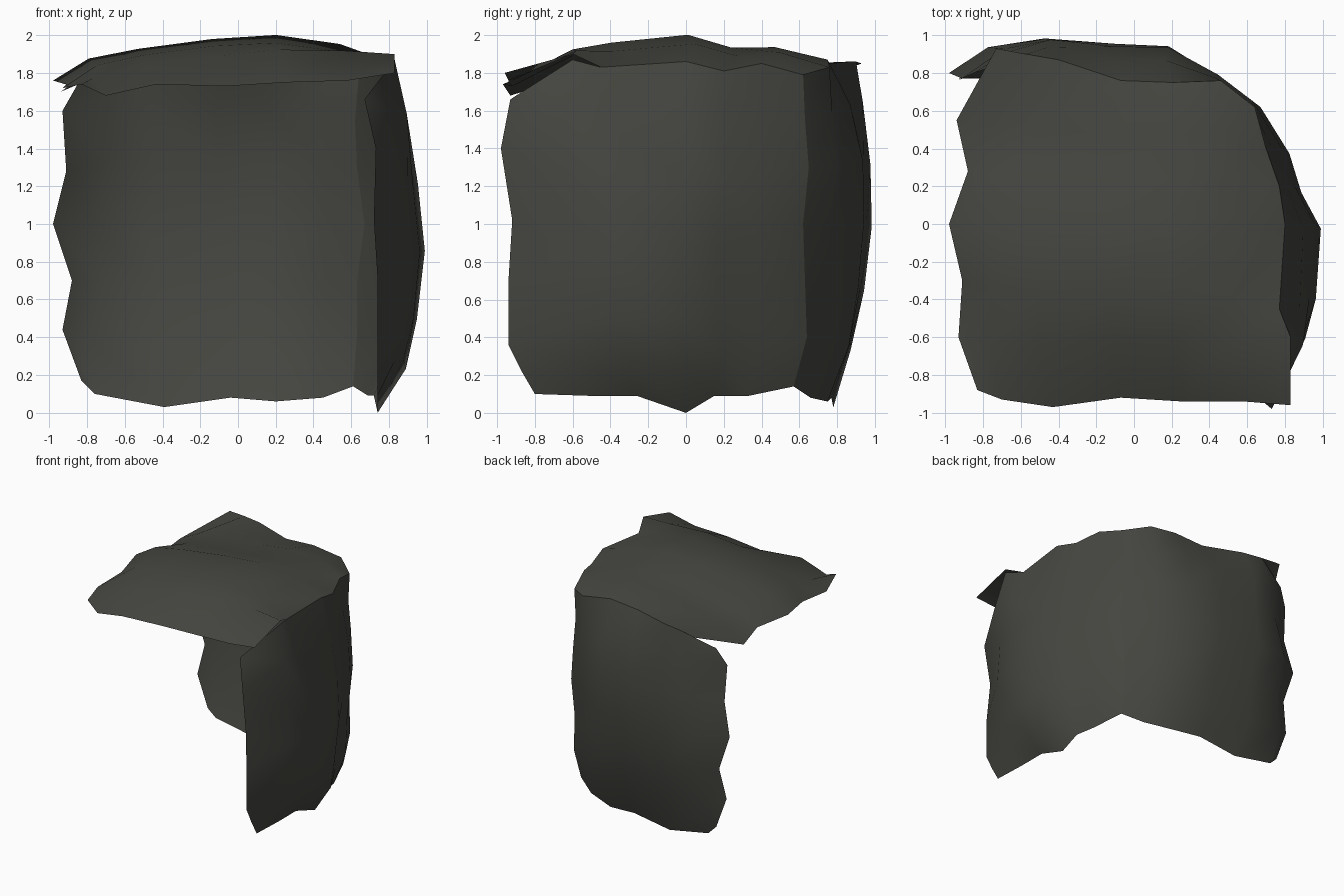
import bpy, bmesh
from mathutils import Vector

if "Cube" in bpy.data.objects:
    bpy.data.objects.remove(bpy.data.objects["Cube"])

N = 6  # segments along each ragged edge

rock = bpy.data.materials.new("dark stone")
rock.diffuse_color = (0.06, 0.06, 0.052, 1)
rock.use_nodes = True
rock.node_tree.nodes["Principled BSDF"].inputs["Base Color"].default_value = rock.diffuse_color

# Ragged outlines of the three sheets, seven points per edge
apex = (.64, .62, 1.79)
top_left = [(-.83, -.88, 1.74), (-.93, -.60, 1.72), (-.91, -.30, 1.74), (-.98, 0, 1.76),
            (-.88, .28, 1.73), (-.94, .55, 1.70), (-.73, .93, 1.85)]
top_right = [(.83, -.96, 1.80), (.83, -.60, 1.90), (.77, -.45, 1.83), (.80, 0, 1.86),
             (.77, .20, 1.81), (.70, .40, 1.85), apex]
top_front = [top_left[0], (-.70, -.93, 1.68), (-.43, -.97, 1.74), (-.07, -.92, 1.73),
             (.25, -.94, 1.75), (.58, -.94, 1.76), top_right[0]]
top_back = [top_left[-1], (-.57, .90, 1.86), (-.40, .87, 1.86), (-.07, .76, 1.85),
            (.20, .75, 1.87), (.46, .76, 1.83), apex]
seam = [apex, (.62, .63, 1.55), (.63, .65, 1.30), (.67, .62, 1.0),
        (.63, .63, .70), (.63, .64, .40), (.61, .57, .14)]
right_front = [(.67, -.93, 1.66), (.73, -.98, 1.40), (.72, -.92, 1.02), (.74, -.94, .70),
               (.74, -.94, .36), (.74, -.87, .22), (.74, -.80, .10)]
right_top = [right_front[0], (.83, -.60, 1.87)] + top_right[2:]
right_bottom = [right_front[-1], (.74, -.50, .09), (.74, -.26, .09), (.74, 0, 0),
                (.72, .15, .09), (.69, .33, .09), seam[-1]]
back_left = [(-.85, .80, 1.74), (-.93, .76, 1.60), (-.91, .77, 1.28), (-.98, .80, 1.0),
             (-.88, .80, .70), (-.93, .77, .44), (-.83, .77, .17)]
back_top = [back_left[0]] + top_back[1:]
back_bottom = [back_left[-1], (-.76, .78, .10), (-.39, .78, .03), (-.04, .77, .08),
               (.20, .75, .06), (.45, .66, .08), seam[-1]]


def sheet(name, e0, e1, s0, s1, outward, dome_u, dome_v):
    """Patch spanned by edges e0/e1 (along u) and s0/s1 (along v), pushed outward
    by the product of two bulge profiles."""
    e0, e1, s0, s1 = [[Vector(p) for p in e] for e in (e0, e1, s0, s1)]
    outward = Vector(outward)
    bm = bmesh.new()
    grid = []
    for j in range(N + 1):
        v = j / N
        row = []
        for i in range(N + 1):
            u = i / N
            corners = ((e0[0] * (1 - u) + e0[-1] * u) * (1 - v)
                       + (e1[0] * (1 - u) + e1[-1] * u) * v)
            p = e0[i] * (1 - v) + e1[i] * v + s0[j] * (1 - u) + s1[j] * u - corners
            row.append(bm.verts.new(p + outward * dome_u[i] * dome_v[j]))
        grid.append(row)
    for j in range(N):
        for i in range(N):
            bm.faces.new((grid[j][i], grid[j][i + 1], grid[j + 1][i + 1], grid[j + 1][i]))
    bm.normal_update()
    if sum(f.normal.dot(outward) for f in bm.faces) < 0:
        bmesh.ops.reverse_faces(bm, faces=bm.faces[:])
    for f in bm.faces:
        f.smooth = True
    me = bpy.data.meshes.new(name)
    bm.to_mesh(me)
    bm.free()
    me.materials.append(rock)
    bpy.context.collection.objects.link(bpy.data.objects.new(name, me))


# Roof, right wall and back wall of the rock corner
sheet("rock_roof", top_front, top_back, top_left, top_right, (0, 0, 1),
      (0, .125, .13, .175, .16, .11, 0), (0, .62, 1, 1, .75, .57, 0))
sheet("rock_right_wall", right_top, right_bottom, right_front, seam, (1, 0, 0),
      (0, .085, .17, .18, .10, .085, 0), (0, .5, .89, 1, .95, .7, 0))
sheet("rock_back_wall", back_top, back_bottom, back_left, seam, (0, 1, 0),
      (0, .08, .14, .17, .17, .03, 0), (0, .7, .96, 1, .75, .43, 0))
